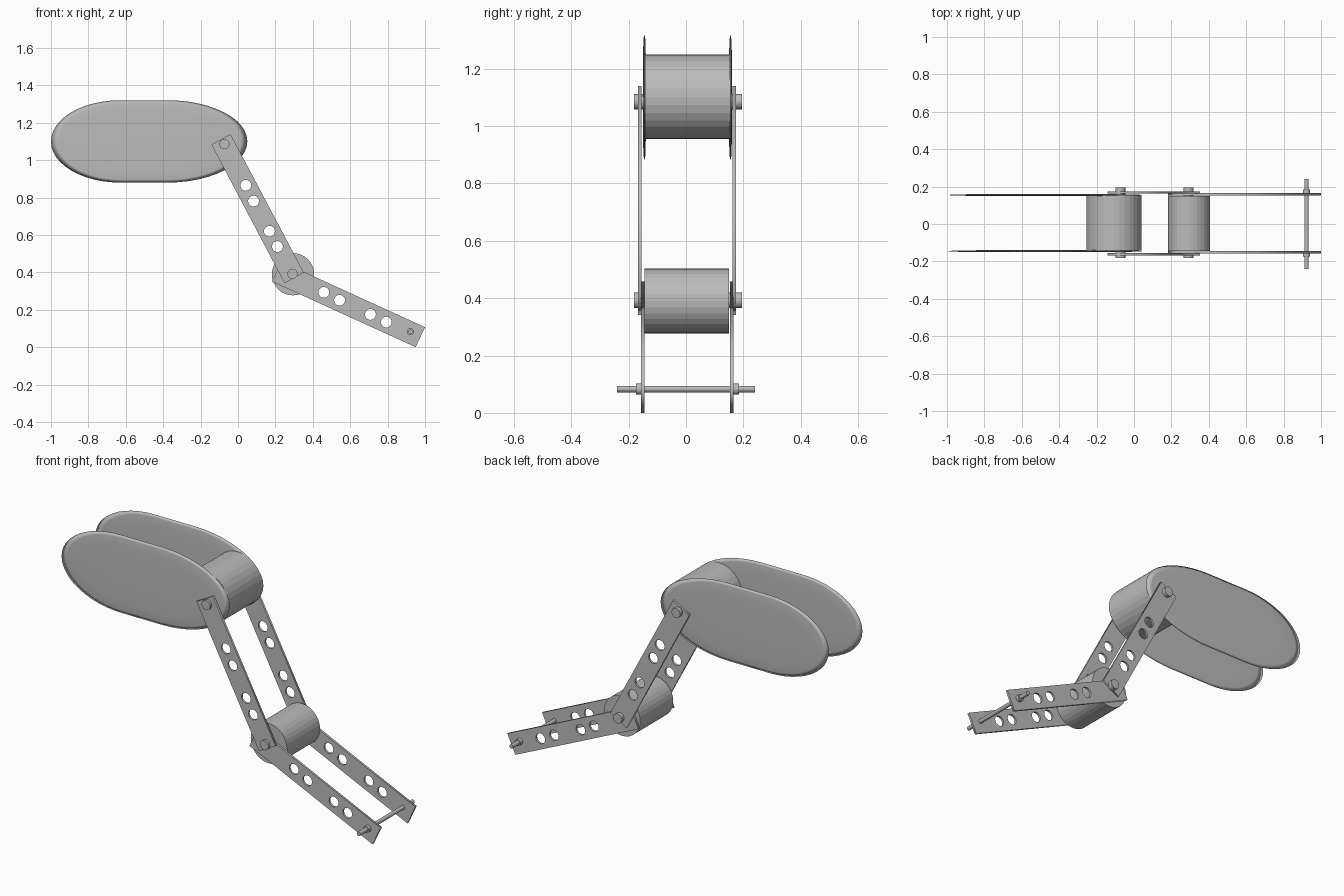
import bpy, bmesh, math
from mathutils import Matrix, Vector

if "Cube" in bpy.data.objects:
    bpy.data.objects.remove(bpy.data.objects["Cube"])

grey = bpy.data.materials.new("plain grey")
grey.diffuse_color = (0.5, 0.5, 0.505, 1)
grey.use_nodes = True
grey.node_tree.nodes["Principled BSDF"].inputs["Base Color"].default_value = grey.diffuse_color


def add_object(name, mesh):
    mesh.materials.clear()
    mesh.materials.append(grey)
    obj = bpy.data.objects.new(name, mesh)
    bpy.context.collection.objects.link(obj)
    return obj


def cylinder(name, x, z, r, y0, y1, sides=32):
    """Cylinder along y from y0 to y1."""
    bm = bmesh.new()
    m = Matrix.Translation((x, (y0 + y1) / 2, z)) @ Matrix.Rotation(math.pi / 2, 4, 'X')
    bmesh.ops.create_cone(bm, cap_ends=True, segments=sides, radius1=r, radius2=r,
                          depth=y1 - y0, matrix=m)
    mesh = bpy.data.meshes.new(name)
    bm.to_mesh(mesh)
    bm.free()
    return add_object(name, mesh)


def circle(x, z, r, n=24):
    return [(x + r * math.cos(2 * math.pi * i / n), z + r * math.sin(2 * math.pi * i / n))
            for i in range(n)]


def arm(name, corners, holes, y0, y1):
    """Flat bar in the xz plane with round holes."""
    cu = bpy.data.curves.new(name, 'CURVE')
    cu.dimensions = '2D'
    cu.fill_mode = 'BOTH'
    cu.extrude = (y1 - y0) / 2
    for loop in [corners] + [circle(x, z, 0.029) for x, z in holes]:
        sp = cu.splines.new('POLY')
        sp.points.add(len(loop) - 1)
        for p, (x, z) in zip(sp.points, loop):
            p.co = (x, z, 0, 1)
        sp.use_cyclic_u = True
    tmp = bpy.data.objects.new(name + "_outline", cu)
    bpy.context.collection.objects.link(tmp)
    bpy.context.view_layer.update()
    deps = bpy.context.evaluated_depsgraph_get()
    mesh = bpy.data.meshes.new_from_object(tmp.evaluated_get(deps))
    bpy.data.objects.remove(tmp)
    mesh.transform(Matrix.Translation((0, (y0 + y1) / 2, 0)) @ Matrix.Rotation(math.pi / 2, 4, 'X'))
    return add_object(name, mesh)


def side_plate(name, y):
    """Thin rounded plate, slightly domed on both faces."""
    def outline(s):
        pts = []
        for half in (0, 1):
            cx, rx = ((-0.377, 0.427), (-0.63, 0.37))[half]
            for i in range(25):
                a = -math.pi / 2 + math.pi * (half + i / 24)
                px, pz = cx + rx * math.cos(a), 1.10 + 0.22 * math.sin(a)
                pts.append((-0.475 + (px + 0.475) * s, 1.10 + (pz - 1.10) * s))
        return pts
    bm = bmesh.new()
    rim = [bm.verts.new((x, y, z)) for x, z in outline(1)]
    n = len(rim)
    for side in (-1, 1):
        ring = rim
        for s, h in ((0.93, 0.003), (0.75, 0.0045), (0.45, 0.0055)):
            new = [bm.verts.new((x, y + side * h, z)) for x, z in outline(s)]
            for i in range(n):
                j = (i + 1) % n
                bm.faces.new((ring[i], ring[j], new[j], new[i]))
            ring = new
        bm.faces.new(ring)
    bmesh.ops.recalc_face_normals(bm, faces=bm.faces)
    for f in bm.faces:
        f.smooth = True
    mesh = bpy.data.meshes.new(name)
    bm.to_mesh(mesh)
    bm.free()
    return add_object(name, mesh)


# Rounded side plates
side_plate("front_side_plate", -0.145)
side_plate("back_side_plate", 0.155)

# Drums at the two joints
cylinder("upper_drum", -0.107, 1.102, 0.148, -0.143, 0.154)
cylinder("lower_drum", 0.294, 0.39, 0.113, -0.145, 0.15)

# Perforated arms, front and back pairs
upper = [(-0.142, 1.083), (0.249, 0.342), (0.352, 0.399), (-0.040, 1.139)]
upper_holes = [(0.042, 0.865), (0.083, 0.781), (0.168, 0.62), (0.211, 0.538)]
lower = [(0.181, 0.351), (0.950, 0.0), (1.0, 0.107), (0.231, 0.458)]
lower_holes = [(0.459, 0.293), (0.543, 0.251), (0.708, 0.175), (0.793, 0.134)]
for side, yu, yl in (("front", -0.168, -0.157), ("back", 0.162, 0.153)):
    arm(side + "_upper_arm", upper, upper_holes, yu, yu + 0.012)
    arm(side + "_lower_arm", lower, lower_holes, yl, yl + 0.012)

# Joint pins
cylinder("upper_pin", -0.073, 1.085, 0.027, -0.182, 0.195, 24)
cylinder("lower_pin", 0.291, 0.392, 0.027, -0.182, 0.195, 24)

# Axle with collars
cylinder("axle", 0.922, 0.083, 0.0115, -0.241, 0.241, 24)
cylinder("front_collar", 0.922, 0.083, 0.019, -0.175, -0.15, 24)
cylinder("back_collar", 0.922, 0.083, 0.019, 0.158, 0.184, 24)
